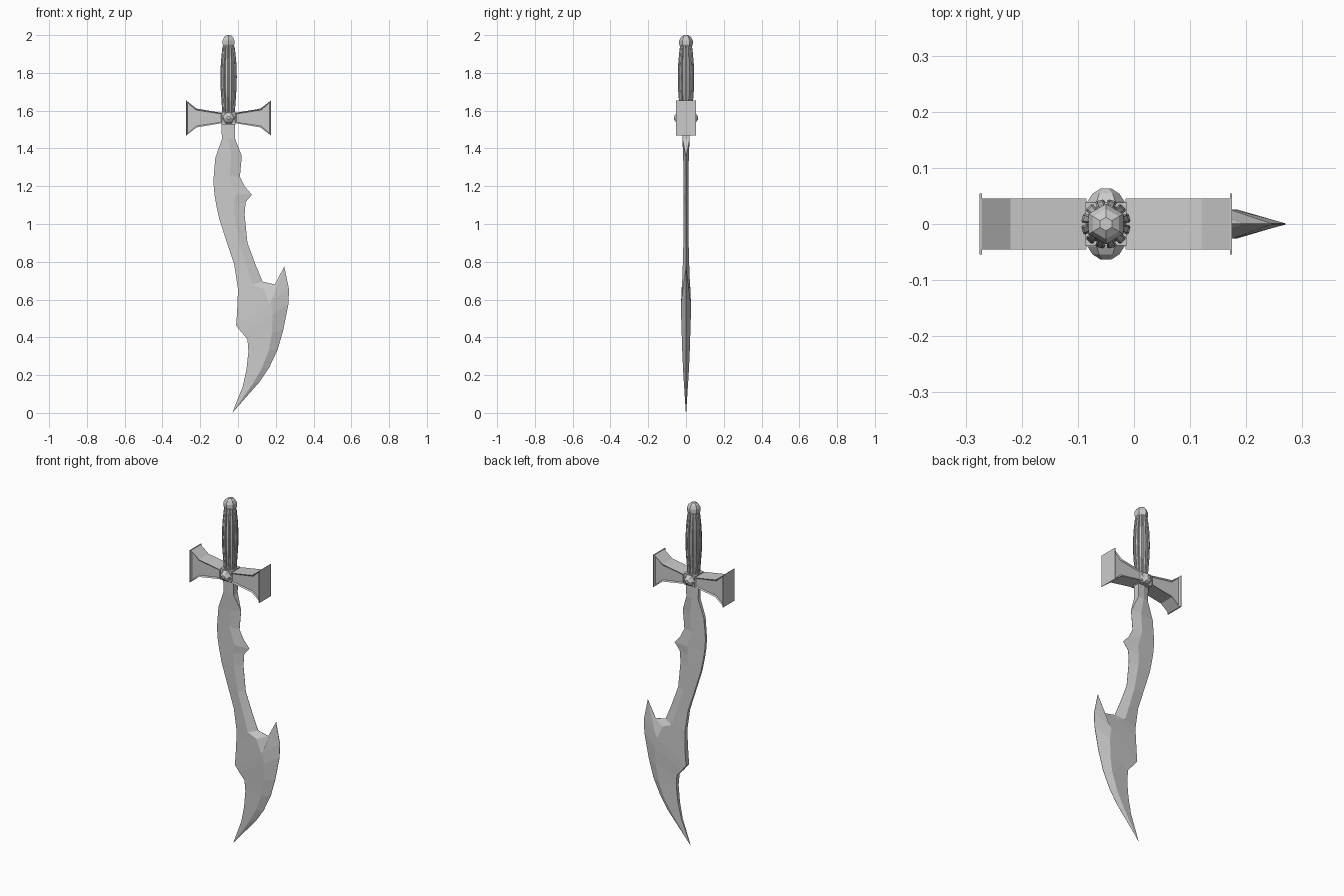
import bpy, bmesh, math
from mathutils import Vector, Matrix

if "Cube" in bpy.data.objects:
    bpy.data.objects.remove(bpy.data.objects["Cube"], do_unlink=True)

steel = bpy.data.materials.new("steel grey")
steel.use_nodes = True
steel.diffuse_color = (0.6, 0.6, 0.6, 1)
steel.node_tree.nodes["Principled BSDF"].inputs["Base Color"].default_value = (0.6, 0.6, 0.6, 1)

CENTRE = -0.05      # x of the handle axis
GUARD_Z = 1.561


def finish(name, bm):
    """Turn a bmesh into a flat shaded object."""
    bmesh.ops.remove_doubles(bm, verts=bm.verts, dist=0.0001)
    bmesh.ops.recalc_face_normals(bm, faces=bm.faces)
    mesh = bpy.data.meshes.new(name)
    bm.to_mesh(mesh)
    bm.free()
    mesh.materials.append(steel)
    obj = bpy.data.objects.new(name, mesh)
    bpy.context.scene.collection.objects.link(obj)
    return obj


def loft(bm, rings):
    """Skin a list of equally sized closed rings and cap both ends."""
    rows = [[bm.verts.new(p) for p in ring] for ring in rings]
    count = len(rows[0])
    for a, b in zip(rows, rows[1:]):
        for i in range(count):
            j = (i + 1) % count
            bm.faces.new((a[i], a[j], b[j], b[i]))
    bm.faces.new(rows[0])
    bm.faces.new(rows[-1])


def lathe(bm, profile, sides, turn=0.0):
    """Rings of (radius, height) around the z axis."""
    angles = [turn + math.tau * i / sides for i in range(sides)]
    loft(bm, [[(r * math.cos(a), r * math.sin(a), z) for a in angles] for r, z in profile])


# Blade: spine x, z, cutting edge x, z, ridge position, half thickness
blade_rows = [
    (-.09, 1.56, -.015, 1.56, .5, .02), (-.085, 1.45, -.015, 1.45, .5, .019),
    (-.12, 1.35, .02, 1.36, .6, .015), (-.128, 1.26, .01, 1.25, .6, .013),
    (-.13, 1.22, .035, 1.2, .6, .013), (-.125, 1.16, .073, 1.155, .55, .013),
    (-.115, 1.1, .04, 1.115, .6, .013), (-.1, 1.03, .035, 1.05, .6, .013),
    (-.055, .89, .05, .9, .6, .014), (-.02, .785, .093, .785, .55, .017),
    (0, .655, .13, .695, .6, .021), (-.002, .6, .195, .68, .7, .024),
    (-.005, .53, .245, .775, .7, .026), (-.01, .463, .27, .655, .66, .026),
    (.02, .425, .267, .575, .66, .026), (.05, .39, .24, .44, .68, .023),
    (.055, .325, .21, .335, .7, .02), (.045, .23, .165, .24, .68, .016),
    (.025, .14, .115, .165, .6, .011), (-.03, 0, -.028, .003, .5, .001),
]
bm = bmesh.new()
rings = []
for sx, sz, ex, ez, ridge, half in blade_rows:
    spine, edge = Vector((sx, 0, sz)), Vector((ex, 0, ez))
    middle = spine.lerp(edge, ridge)
    if ez > 0.7 and sz < 0.6:       # root of the barbed hook
        middle = Vector((.17, 0, .57))
    out = Vector((0, half, 0))
    back = out * 0.55
    sharp = out * (1 if sz > 1.4 else 0.04)
    rings.append([spine - back, middle - out, edge - sharp,
                  edge + sharp, middle + out, spine + back])
loft(bm, rings)
finish("blade", bm)

# Crossguard: a flared arm on each side with recessed front and back panels
arm_stations = [(.035, .027, .045), (.17, .05, .045), (.221, .09, .045),
                (.221, .092, .054), (.225, .093, .054)]
for side, label in ((1, "left"), (-1, "right")):
    bm = bmesh.new()
    loft(bm, [[(CENTRE + side * x, y * sy, GUARD_Z + h * sz)
               for sy, sz in ((-1, -1), (1, -1), (1, 1), (-1, 1))]
              for x, h, y in arm_stations])
    bmesh.ops.recalc_face_normals(bm, faces=bm.faces)
    for facing in (1, -1):
        panel = [f for f in bm.faces if f.normal.y * facing > 0.9
                 and abs(f.calc_center_median().x - CENTRE) < 0.21
                 and abs(f.calc_center_median().y) < 0.05]
        bmesh.ops.inset_region(bm, faces=panel, thickness=0.008, depth=-0.006)
    finish("guard_arm_" + label, bm)

# Hub block joining the two arms
bm = bmesh.new()
bmesh.ops.create_cube(bm, size=1, matrix=Matrix.Translation((CENTRE, 0, GUARD_Z))
                      @ Matrix.Diagonal((.075, .076, .066, 1)))
finish("guard_hub", bm)

# Faceted studs on both faces of the hub
for facing, label in ((1, "front"), (-1, "back")):
    bm = bmesh.new()
    lathe(bm, [(.033, .03), (.033, .04), (.024, .054), (.01, .063)], 6)
    stud = finish("stud_" + label, bm)
    stud.rotation_euler.x = facing * math.pi / 2
    stud.location = (CENTRE, 0, GUARD_Z)

# Grip: a core wrapped by lengthwise slats
grip_profile = [(.033, 1.585), (.037, 1.64), (.042, 1.71), (.044, 1.78),
                (.041, 1.86), (.034, 1.93), (.029, 1.945)]
bm = bmesh.new()
lathe(bm, [(r - .008, z) for r, z in grip_profile], 12)
finish("grip_core", bm).location.x = CENTRE
bm = bmesh.new()
slats = 12
for i in range(slats):
    a = math.tau * (i + .5) / slats
    w = math.tau / slats * 0.4
    section = ((-w, -.01), (-w, -.002), (-w * .6, 0), (w * .6, 0), (w, -.002), (w, -.01))
    loft(bm, [[((r + d) * math.cos(a + t), (r + d) * math.sin(a + t), z)
               for t, d in section] for r, z in grip_profile])
finish("grip_slats", bm).location.x = CENTRE

# Pommel: six sided knob on a short collar
bm = bmesh.new()
lathe(bm, [(.025, 1.93), (.032, 1.94), (.036, 1.953), (.036, 1.972),
           (.027, 1.99), (.012, 2.0)], 6, math.pi / 6)
finish("pommel", bm).location.x = CENTRE
